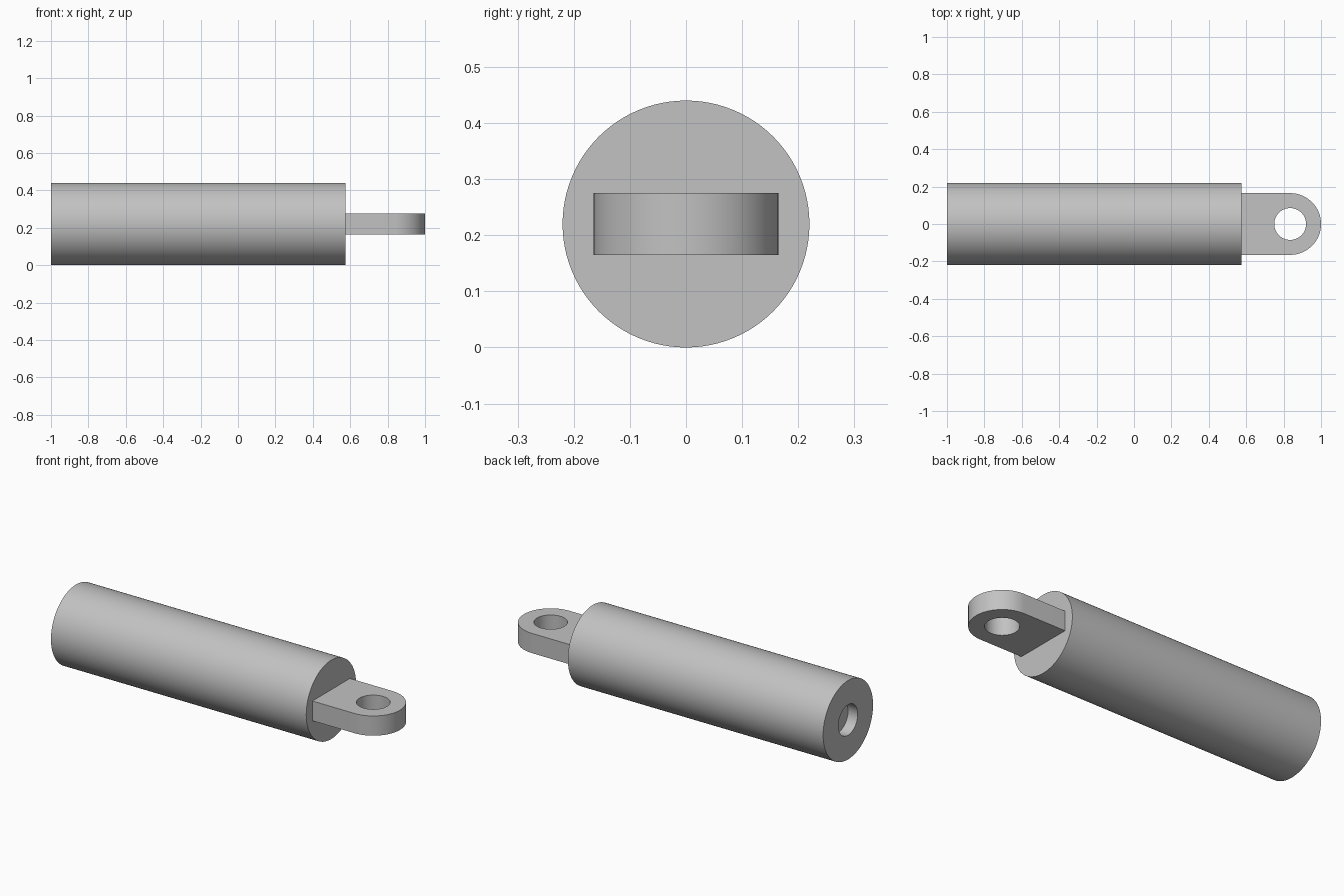
import bpy
import bmesh
from math import cos, sin, pi, radians
from mathutils import Matrix, Vector

SEGMENTS = 96
RADIUS = 0.22          # barrel radius, also the height of its axis
SHOULDER = 0.575       # where the barrel ends and the eye tab begins
BORE = 0.085           # radius of both holes
BORE_DEPTH = 0.06
TAB = 0.165            # half width of the tab and radius of its tip
TAB_HALF = 0.055       # half thickness of the tab
EYE_X = 1 - TAB

cube = bpy.data.objects.get("Cube")
if cube:
    bpy.data.objects.remove(cube, do_unlink=True)

# Plain grey metal
metal = bpy.data.materials.new("grey metal")
metal.use_nodes = True
grey = (0.54, 0.54, 0.54, 1)
metal.diffuse_color = grey
metal.node_tree.nodes["Principled BSDF"].inputs["Base Color"].default_value = grey


def finish(bm, name):
    """Turn a bmesh into a shaded object lying on the barrel axis."""
    bmesh.ops.remove_doubles(bm, verts=bm.verts, dist=0.00001)
    bmesh.ops.recalc_face_normals(bm, faces=bm.faces)
    mesh = bpy.data.meshes.new(name)
    bm.to_mesh(mesh)
    bm.free()
    mesh.materials.append(metal)
    obj = bpy.data.objects.new(name, mesh)
    obj.location.z = RADIUS
    bpy.context.collection.objects.link(obj)
    bpy.ops.object.select_all(action="DESELECT")
    obj.select_set(True)
    bpy.context.view_layer.objects.active = obj
    bpy.ops.object.shade_smooth_by_angle(angle=radians(30))


def loop_edges(bm, points):
    verts = [bm.verts.new(p) for p in points]
    return [bm.edges.new((v, verts[i - 1])) for i, v in enumerate(verts)]


def arc(radius, start, end, steps):
    """Points of an arc around the eye centre, in the tab's lower plane."""
    angles = [start + (end - start) * i / steps for i in range(steps + 1)]
    return [(EYE_X + radius * cos(a), radius * sin(a), -TAB_HALF) for a in angles]


# Barrel: a turned profile with a shallow blind bore in its left end
bm = bmesh.new()
floor = -1 + BORE_DEPTH
profile = [(floor, 0), (floor, BORE), (-1, BORE), (-1, RADIUS),
           (SHOULDER, RADIUS), (SHOULDER, 0)]
verts = [bm.verts.new((x, 0, r)) for x, r in profile]
edges = [bm.edges.new(pair) for pair in zip(verts, verts[1:])]
bmesh.ops.spin(bm, geom=verts + edges, cent=(0, 0, 0), axis=(1, 0, 0),
               angle=2 * pi, steps=SEGMENTS)
finish(bm, "barrel")

# Eye tab: flat plate with a rounded tip and a round pin hole
bm = bmesh.new()
root = SHOULDER - 0.002
outline = [(root, -TAB, -TAB_HALF)] + arc(TAB, -pi / 2, pi / 2, SEGMENTS // 2)
outline.append((root, TAB, -TAB_HALF))
edges = loop_edges(bm, outline)
edges += loop_edges(bm, arc(BORE, 0, 2 * pi, SEGMENTS)[:-1])
bmesh.ops.triangle_fill(bm, edges=edges, use_beauty=True)
raised = bmesh.ops.extrude_face_region(bm, geom=bm.faces[:], use_keep_orig=True)
top = [v for v in raised["geom"] if isinstance(v, bmesh.types.BMVert)]
bmesh.ops.translate(bm, verts=top, vec=(0, 0, 2 * TAB_HALF))
finish(bm, "eye_tab")
